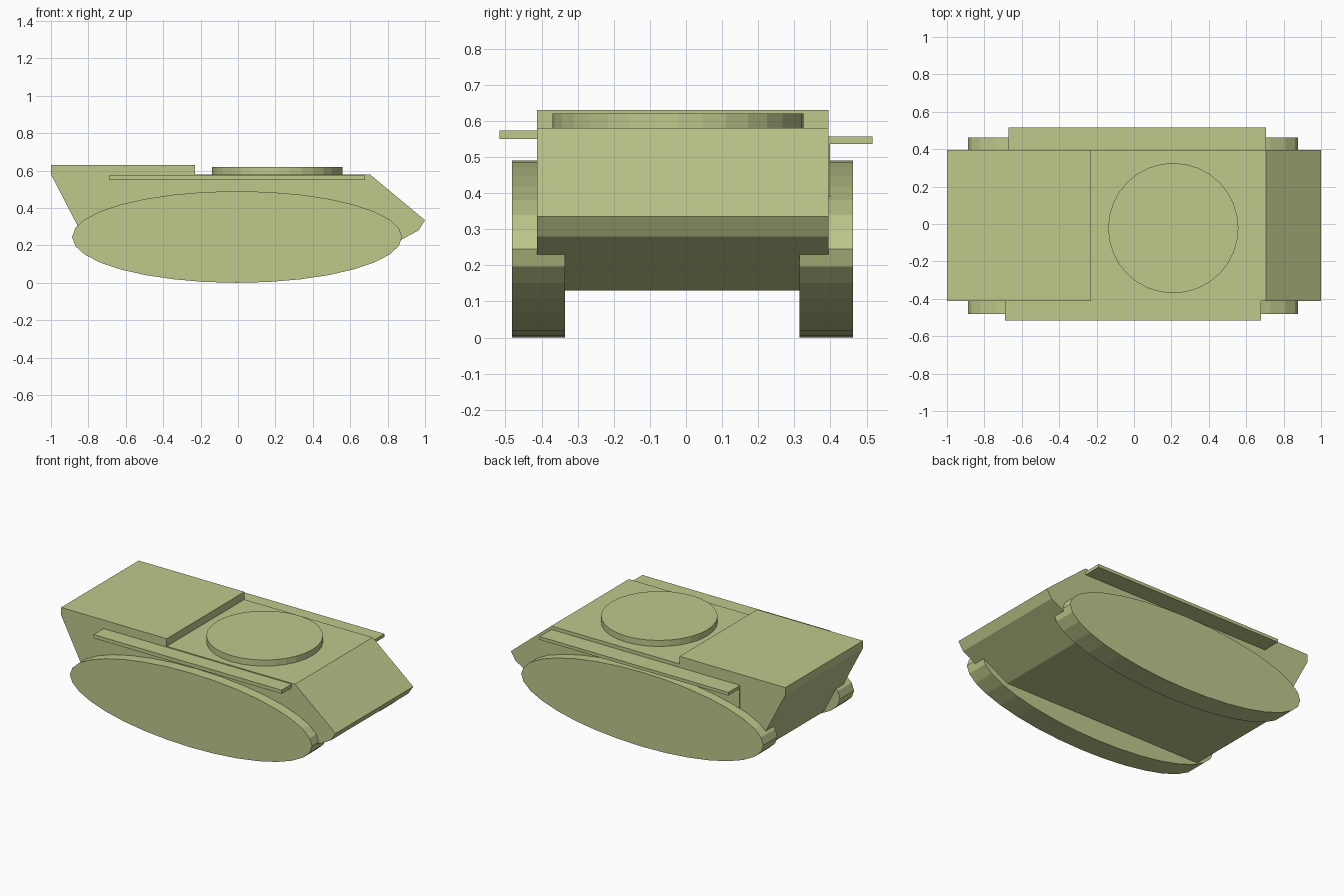
import bpy, bmesh, math

if "Cube" in bpy.data.objects:
    bpy.data.objects.remove(bpy.data.objects["Cube"])

paint = bpy.data.materials.new("olive_paint")
paint.diffuse_color = (0.52, 0.58, 0.26, 1)
paint.use_nodes = True
paint.node_tree.nodes["Principled BSDF"].inputs["Base Color"].default_value = paint.diffuse_color


def extrude_profile(name, points, y0, y1):
    """Extrude an (x, z) outline along y."""
    bm = bmesh.new()
    face = bm.faces.new([bm.verts.new((x, y0, z)) for x, z in points])
    side = bmesh.ops.extrude_face_region(bm, geom=[face])
    moved = [v for v in side["geom"] if isinstance(v, bmesh.types.BMVert)]
    bmesh.ops.translate(bm, verts=moved, vec=(0, y1 - y0, 0))
    bmesh.ops.recalc_face_normals(bm, faces=bm.faces)
    mesh = bpy.data.meshes.new(name)
    bm.to_mesh(mesh)
    bm.free()
    mesh.materials.append(paint)
    obj = bpy.data.objects.new(name, mesh)
    bpy.context.collection.objects.link(obj)
    return obj


def box(name, x0, x1, y0, y1, z0, z1):
    return extrude_profile(name, [(x0, z0), (x1, z0), (x1, z1), (x0, z1)], y0, y1)


# Upper hull with raised engine deck at the rear
extrude_profile("upper_hull", [
    (-1, 0.58), (-1, 0.63), (-0.23, 0.63), (-0.23, 0.58), (0.705, 0.58),
    (1, 0.335), (0.965, 0.28), (0.867, 0.227), (-0.817, 0.227)], -0.413, 0.395)

# Narrow lower hull between the tracks
extrude_profile("lower_hull", [
    (-0.817, 0.227), (0.867, 0.227), (0.69, 0.13), (-0.767, 0.13)], -0.335, 0.315)

# Elliptical track units
ellipse = [(-0.005 + 0.882 * math.cos(a), 0.245 + 0.245 * math.sin(a))
           for a in (2 * math.pi * i / 32 for i in range(32))]
for name, y0, y1 in (("near_track", -0.482, -0.335), ("far_track", 0.315, 0.462)):
    extrude_profile(name, ellipse, y0, y1)

# Fenders, the far one with a thin backing plate
box("near_fender", -0.69, 0.68, -0.517, -0.41, 0.55, 0.574)
box("far_fender", -0.67, 0.705, 0.394, 0.517, 0.536, 0.557)
box("far_fender_plate", -0.67, 0.705, 0.39, 0.399, 0.39, 0.557)

# Turret ring
bpy.ops.mesh.primitive_cylinder_add(vertices=32, radius=0.348, depth=0.05,
                                    location=(0.21, -0.022, 0.595))
ring = bpy.context.object
ring.name = "turret_ring"
ring.data.materials.append(paint)
